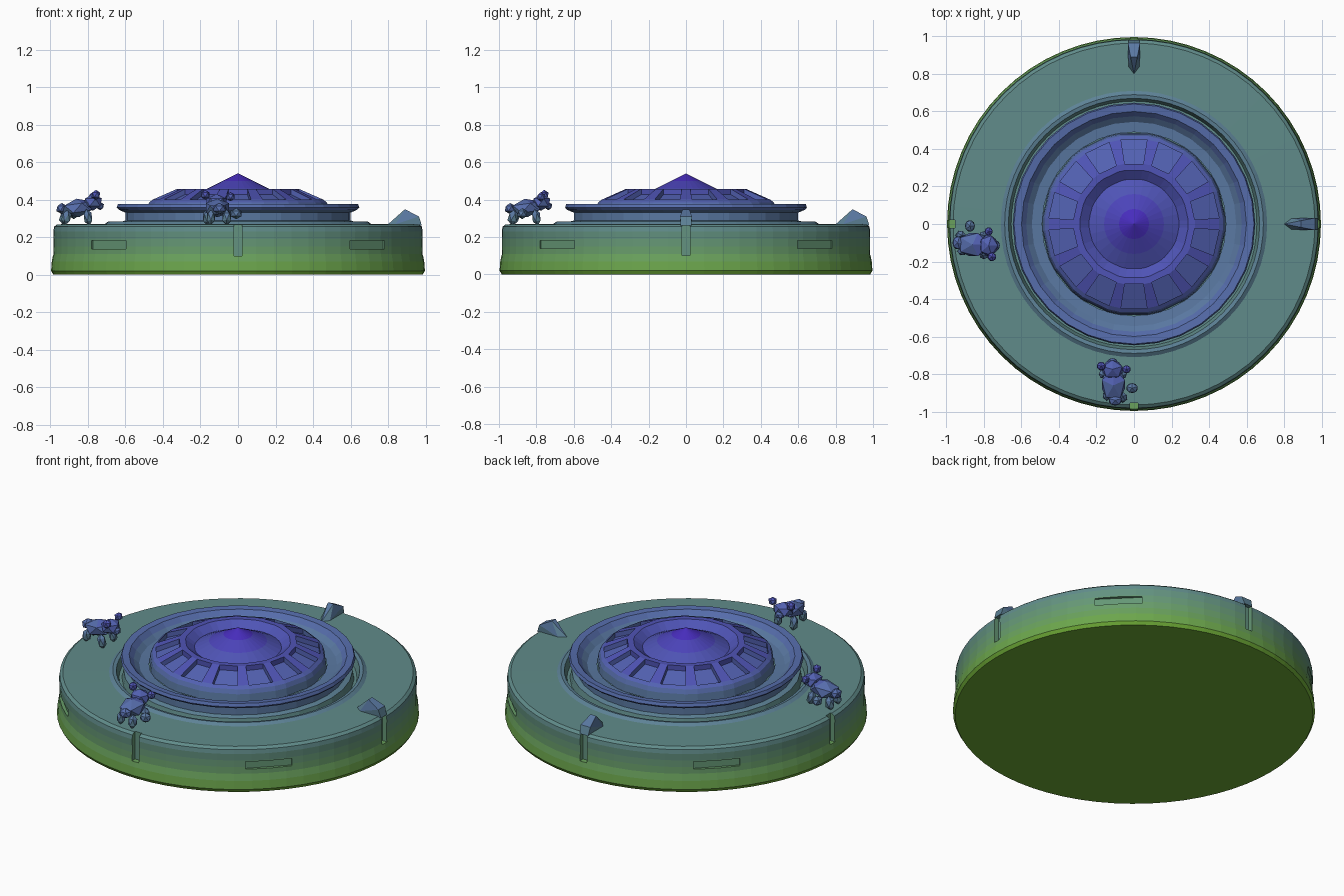
import bpy, bmesh
from math import cos, sin, pi, radians
from mathutils import Matrix, Vector

if "Cube" in bpy.data.objects:
    bpy.data.objects.remove(bpy.data.objects["Cube"])

# height-based colour steps: green foot to violet peak
STOPS = [(0.0, (0.16, 0.42, 0.02)), (0.24, (0.12, 0.27, 0.24)),
         (0.38, (0.09, 0.14, 0.43)), (0.54, (0.06, 0.01, 0.52))]
STEPS = 14
SWAP = Matrix(((0, 1, 0, 0), (1, 0, 0, 0), (0, 0, 1, 0), (0, 0, 0, 1)))


def colour_at(z):
    for (z0, a), (z1, b) in zip(STOPS, STOPS[1:]):
        if z <= z1:
            return Vector(a).lerp(Vector(b), (z - z0) / (z1 - z0))
    return Vector(STOPS[-1][1])


PALETTE = []
for i in range(STEPS):
    m = bpy.data.materials.new(f"patina_{i}")
    m.diffuse_color = (*colour_at(0.54 * (i + 0.5) / STEPS), 1)
    m.use_nodes = True
    m.node_tree.nodes["Principled BSDF"].inputs["Base Color"].default_value = m.diffuse_color
    PALETTE.append(m)


def tint(ob):
    ob.data.materials.clear()
    for m in PALETTE:
        ob.data.materials.append(m)
    for p in ob.data.polygons:
        p.material_index = max(0, min(STEPS - 1, int(p.center.z / 0.54 * STEPS)))


def finish(bm, name, coloured=True):
    bmesh.ops.recalc_face_normals(bm, faces=bm.faces)
    me = bpy.data.meshes.new(name)
    bm.to_mesh(me)
    bm.free()
    ob = bpy.data.objects.new(name, me)
    bpy.context.collection.objects.link(ob)
    if coloured:
        tint(ob)
    return ob


def lathe(bm, profile, angles):
    """Revolve (r, z) points; returns the faces of each band."""
    rings = []
    for r, z in profile:
        if r == 0:
            rings.append([bm.verts.new((0, 0, z))] * len(angles))
        else:
            rings.append([bm.verts.new((r * cos(a), r * sin(a), z)) for a in angles])
    bands = []
    for lo, hi in zip(rings, rings[1:]):
        band = []
        for i in range(len(angles)):
            j = (i + 1) % len(angles)
            quad = list(dict.fromkeys((lo[i], lo[j], hi[j], hi[i])))
            band.append(bm.faces.new(quad))
        bands.append(band)
    return bands


def even(n):
    return [2 * pi * i / n for i in range(n)]


def add_box(bm, centre, size, angle):
    mat = Matrix.Rotation(angle, 4, 'Z') @ Matrix.Translation(centre) @ Matrix.Diagonal((*size, 1))
    bmesh.ops.create_cube(bm, size=1, matrix=mat)


def add_blob(bm, centre, size, tilt=0):
    mat = Matrix.Translation(centre) @ Matrix.Rotation(radians(tilt), 4, 'Y') @ Matrix.Diagonal((*size, 1))
    bmesh.ops.create_icosphere(bm, subdivisions=1, radius=1, matrix=mat)


# drum base with a raised lip and groove round the centre
bm = bmesh.new()
lathe(bm, [(0, 0), (0.985, 0), (0.997, 0.02), (0.993, 0.07), (0.985, 0.11), (0.984, 0.15),
           (0.984, 0.19), (0.986, 0.23), (0.982, 0.255), (0.965, 0.268), (0.71, 0.27),
           (0.69, 0.284), (0.67, 0.28), (0.655, 0.235), (0.63, 0.235), (0, 0.235)], even(64))
base = finish(bm, "drum_base", False)

# cut four upright slots and four shallow side dents in the rim
bm = bmesh.new()
for k in range(4):
    add_box(bm, (0.99, 0, 0.22), (0.07, 0.045, 0.24), k * pi / 2)
    add_box(bm, (0.99, 0, 0.16), (0.05, 0.26, 0.045), k * pi / 2 + pi / 4)
cutter = finish(bm, "rim_cutter", False)
cutter.hide_render = True
mod = base.modifiers.new("slots", 'BOOLEAN')
mod.operation, mod.solver, mod.object = 'DIFFERENCE', 'EXACT', cutter
dg = bpy.context.evaluated_depsgraph_get()
base.data = bpy.data.meshes.new_from_object(base.evaluated_get(dg))
base.modifiers.clear()
bpy.data.objects.remove(cutter)
tint(base)

# flanged ring
bm = bmesh.new()
lathe(bm, [(0.64, 0.235), (0.63, 0.28), (0.60, 0.288), (0.60, 0.33), (0.635, 0.345),
           (0.647, 0.358), (0.64, 0.376), (0.60, 0.372), (0.575, 0.345), (0.545, 0.32),
           (0.49, 0.315)], even(32))
finish(bm, "flange_ring")

# crown: wide and narrow segments alternate, the wide ones become pockets
N = 14
pitch, half = 2 * pi / N, radians(8.8)
angles = []
for k in range(N):
    angles += [pi / 2 + k * pitch - half, pi / 2 + k * pitch + half]
bm = bmesh.new()
bands = lathe(bm, [(0.49, 0.315), (0.485, 0.36), (0.475, 0.385), (0.455, 0.40),
                   (0.325, 0.457), (0.29, 0.457), (0.24, 0.42)], angles)
pockets = bands[3][::2]
for f in bmesh.ops.extrude_discrete_faces(bm, faces=pockets)['faces']:
    for v in f.verts:
        v.co.z -= 0.03
finish(bm, "crown_ring")

# central cone
bm = bmesh.new()
lathe(bm, [(0.245, 0.418), (0.16, 0.46), (0.08, 0.50), (0, 0.54)], even(28))
finish(bm, "centre_cone")

# small fins above the right and back slots
fin_points = [(0.80, 0, 0.268), (0.84, 0.03, 0.268), (0.84, -0.03, 0.268),
              (0.89, 0.018, 0.348), (0.89, -0.018, 0.348), (0.965, 0.032, 0.31),
              (0.965, -0.032, 0.31), (0.98, 0.028, 0.262), (0.98, -0.028, 0.262)]
for name, angle in (("right_fin", 0), ("back_fin", pi / 2)):
    bm = bmesh.new()
    for p in fin_points:
        bm.verts.new(p)
    bmesh.ops.convex_hull(bm, input=bm.verts[:])
    bm.transform(Matrix.Rotation(angle, 4, 'Z'))
    finish(bm, name)

# crouching animals: body, rump, head, ears, legs, reaching paw
PARTS = [((-0.855, -0.11, 0.355), (0.095, 0.072, 0.05), -8),
         ((-0.94, -0.10, 0.352), (0.032, 0.04, 0.03), 0),
         ((-0.775, -0.115, 0.385), (0.055, 0.062, 0.045), 0),
         ((-0.758, -0.175, 0.425), (0.026, 0.026, 0.027), 0),
         ((-0.775, -0.04, 0.415), (0.024, 0.026, 0.025), 0),
         ((-0.735, -0.115, 0.365), (0.022, 0.03, 0.022), 0),
         ((-0.915, -0.145, 0.305), (0.028, 0.025, 0.042), 10),
         ((-0.925, -0.06, 0.305), (0.03, 0.027, 0.042), 10),
         ((-0.80, -0.165, 0.305), (0.026, 0.025, 0.045), -12),
         ((-0.80, -0.06, 0.305), (0.026, 0.025, 0.045), -12),
         ((-0.875, -0.01, 0.325), (0.03, 0.035, 0.03), 0)]
for name, mat in (("left_animal", Matrix.Identity(4)), ("front_animal", SWAP)):
    bm = bmesh.new()
    for centre, size, tilt in PARTS:
        add_blob(bm, centre, size, tilt)
    bm.transform(mat)
    finish(bm, name)
